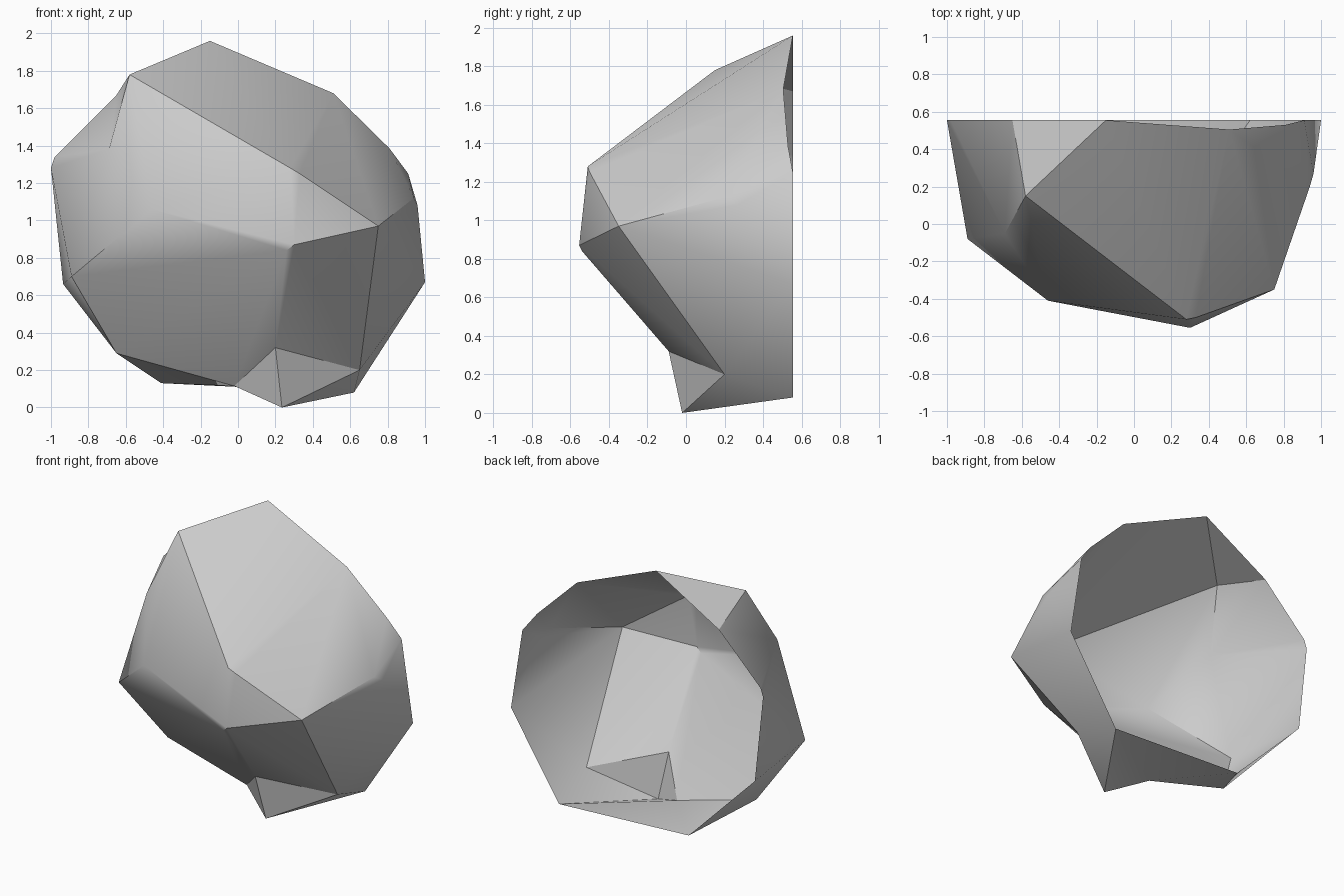
import bpy, bmesh
from mathutils import Vector

if "Cube" in bpy.data.objects:
    bpy.data.objects.remove(bpy.data.objects["Cube"])

# Corner points of the faceted half boulder (open at the flat back)
back = 0.555
rim = [(-0.15, 1.96), (0.91, 1.25), (1.0, 0.67), (0.62, 0.08),
       (-0.41, 0.13), (-0.935, 0.66), (-1.0, 1.28), (-0.98, 1.34), (-0.65, 1.67)]
body = [(-0.58, 0.15, 1.78), (0.51, 0.505, 1.68), (0.81, 0.53, 1.385),
        (0.96, 0.27, 1.08), (0.94, 0.20, 1.12),
        (0.75, -0.35, 0.97), (0.30, -0.555, 0.87), (0.26, -0.54, 0.84),
        (0.28, -0.51, 1.28), (0.33, -0.50, 1.25), (-0.46, -0.41, 1.06),
        (-0.89, -0.08, 0.70), (-0.69, -0.05, 1.38), (-0.65, 0.13, 0.29),
        (-0.02, 0.13, 0.115), (0.20, -0.09, 0.32), (0.65, 0.20, 0.20)]
foot_base = [(0.20, -0.09, 0.32), (0.65, 0.20, 0.20), (0.62, back, 0.08),
             (-0.02, 0.13, 0.115)]
foot_tip = (0.235, -0.02, 0.0)
shoulder = [(-0.65, back, 1.67), (-0.58, 0.15, 1.78), (-0.69, -0.05, 1.38),
            (-0.98, back, 1.34)]

# Convex main mass
bm = bmesh.new()
for p in [(x, back, z) for x, z in rim] + body:
    bm.verts.new(p)
bmesh.ops.convex_hull(bm, input=bm.verts[:])
loose = [v for v in bm.verts if not v.link_faces]
bmesh.ops.delete(bm, geom=loose, context='VERTS')


def find(p):
    return min(bm.verts, key=lambda v: (v.co - Vector(p)).length)


def cut_patch(points):
    corners = {find(p) for p in points}
    patch = [f for f in bm.faces if all(v in corners for v in f.verts)]
    bmesh.ops.delete(bm, geom=patch, context='FACES_ONLY')


# Foot: replace the underside with a fan that comes to a point
cut_patch(foot_base)
tip = bm.verts.new(foot_tip)
for e in [e for e in bm.edges if len(e.link_faces) == 1]:
    bm.faces.new((e.verts[0], e.verts[1], tip))

# Open the back
cap = [f for f in bm.faces if all(v.co.y > 0.5 for v in f.verts)]
bmesh.ops.delete(bm, geom=cap, context='FACES')

# Shoulder: turn the crease so it runs inward from the rim as a slight hollow
n, b, m, k = [find(p) for p in shoulder]
ridge = bm.edges.get((b, k))
if ridge and len(ridge.link_faces) == 2:
    cut_patch(shoulder)
    bm.faces.new((n, b, m))
    bm.faces.new((n, m, k))
    bm.edges.remove(ridge)

bmesh.ops.delete(bm, geom=[e for e in bm.edges if not e.link_faces], context='EDGES')
bmesh.ops.recalc_face_normals(bm, faces=bm.faces[:])
if sum(f.normal.dot(f.calc_center_median() - Vector((0, 0.3, 1))) for f in bm.faces) < 0:
    bmesh.ops.reverse_faces(bm, faces=bm.faces[:])

mesh = bpy.data.meshes.new("half_boulder")
bm.to_mesh(mesh)
bm.free()
rock = bpy.data.objects.new("half_boulder", mesh)
bpy.context.collection.objects.link(rock)
bpy.context.view_layer.objects.active = rock
rock.select_set(True)
bpy.ops.object.shade_smooth_by_angle(angle=0.5236)
